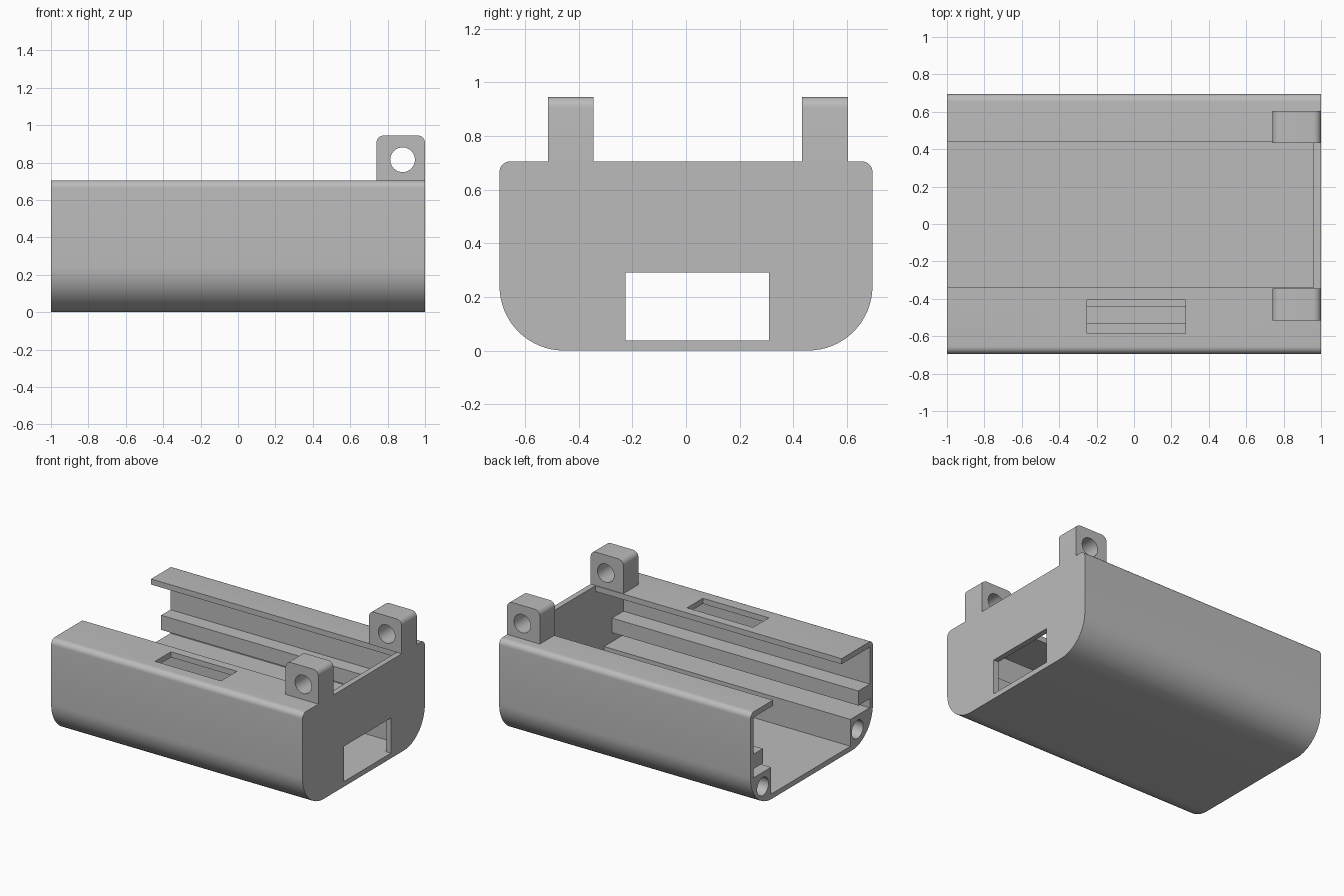
import bpy, bmesh, math
from mathutils import Vector

cube = bpy.data.objects.get("Cube")
if cube:
    bpy.data.objects.remove(cube, do_unlink=True)

grey = bpy.data.materials.new("plain grey")
grey.use_nodes = True
COLOUR = (0.5, 0.5, 0.5, 1)
grey.diffuse_color = COLOUR
grey.node_tree.nodes["Principled BSDF"].inputs["Base Color"].default_value = COLOUR


def prism(name, outline, axis, start, end):
    """Extrude a 2D outline along x (outline in y, z) or along y (outline in x, z)."""
    place = (lambda p: (start, *p)) if axis == "x" else (lambda p: (p[0], start, p[1]))
    step = Vector((end - start, 0, 0) if axis == "x" else (0, end - start, 0))
    bm = bmesh.new()
    face = bm.faces.new([bm.verts.new(place(p)) for p in outline])
    new = bmesh.ops.extrude_face_region(bm, geom=[face])["geom"]
    bmesh.ops.translate(bm, vec=step, verts=[g for g in new if isinstance(g, bmesh.types.BMVert)])
    bmesh.ops.recalc_face_normals(bm, faces=bm.faces)
    mesh = bpy.data.meshes.new(name)
    bm.to_mesh(mesh)
    bm.free()
    mesh.materials.append(grey)
    obj = bpy.data.objects.new(name, mesh)
    bpy.context.collection.objects.link(obj)
    return obj


def arc(cx, cz, r, a0, a1, n):
    return [(cx + r * math.cos(math.radians(a0 + (a1 - a0) * i / n)),
             cz + r * math.sin(math.radians(a0 + (a1 - a0) * i / n))) for i in range(n + 1)]


def circle(cx, cz, r, n=32):
    return arc(cx, cz, r, 0, 360, n)[:-1]


def rect(a0, a1, z0, z1):
    return [(a0, z0), (a1, z0), (a1, z1), (a0, z1)]


def cut(obj, cutter):
    mod = obj.modifiers.new("cut", "BOOLEAN")
    mod.operation = "DIFFERENCE"
    mod.solver = "EXACT"
    mod.object = cutter
    bpy.context.view_layer.update()
    with bpy.context.temp_override(object=obj, active_object=obj, selected_objects=[obj]):
        bpy.ops.object.modifier_apply(modifier=mod.name)
    bpy.data.objects.remove(cutter, do_unlink=True)


def smooth(obj):
    bpy.ops.object.select_all(action="DESELECT")
    obj.select_set(True)
    bpy.context.view_layer.objects.active = obj
    bpy.ops.object.shade_smooth_by_angle(angle=math.radians(30))


# Outer body: large lower corners, small upper corners
HALF, TOP, BIG, SMALL = 0.695, 0.705, 0.24, 0.04
body_outline = (arc(HALF - BIG, BIG, BIG, -90, 0, 16)
                + arc(HALF - SMALL, TOP - SMALL, SMALL, 0, 90, 8)
                + arc(SMALL - HALF, TOP - SMALL, SMALL, 90, 180, 8)
                + arc(BIG - HALF, BIG, BIG, 180, 270, 16))
housing = prism("housing", body_outline, "x", -1, 1)


# Cavity, open at one end and above, leaving lips, rails and corner blocks
def cavity_side(lip, wall, rail, block):
    return [(lip, 0.85), (lip, 0.665), (wall, 0.665), (wall, 0.4), (rail, 0.4),
            (rail, 0.295), (wall, 0.295), (wall, 0.23), (block, 0.23), (block, 0.037)]


cavity = cavity_side(-0.34, -0.66, -0.53, -0.44) + cavity_side(0.44, 0.66, 0.555, 0.46)[::-1]
cut(housing, prism("cavity_cutter", cavity, "x", -1.2, 0.96))

# Port in the end wall, slot in the front lip, screw holes in the corner blocks
cut(housing, prism("port_cutter", rect(-0.225, 0.31, 0.037, 0.29), "x", 0.9, 1.1))
cut(housing, prism("slot_cutter", rect(-0.25, 0.275, 0.6, 0.8), "y", -0.585, -0.405))
for y in (-0.52, 0.555):
    cut(housing, prism("screw_cutter", circle(y, 0.128, 0.065), "x", -1.1, -0.5))
smooth(housing)

# Hinge lugs with a cross hole
lug_outline = ([(0.74, TOP), (1, TOP)] + arc(0.96, 0.905, 0.04, 0, 90, 8)
               + arc(0.78, 0.905, 0.04, 90, 180, 8))
for name, y0, y1 in (("front_lug", -0.515, -0.345), ("back_lug", 0.432, 0.604)):
    lug = prism(name, lug_outline, "y", y0, y1)
    cut(lug, prism("pin_cutter", circle(0.88, 0.815, 0.066), "y", y0 - 0.1, y1 + 0.1))
    smooth(lug)
